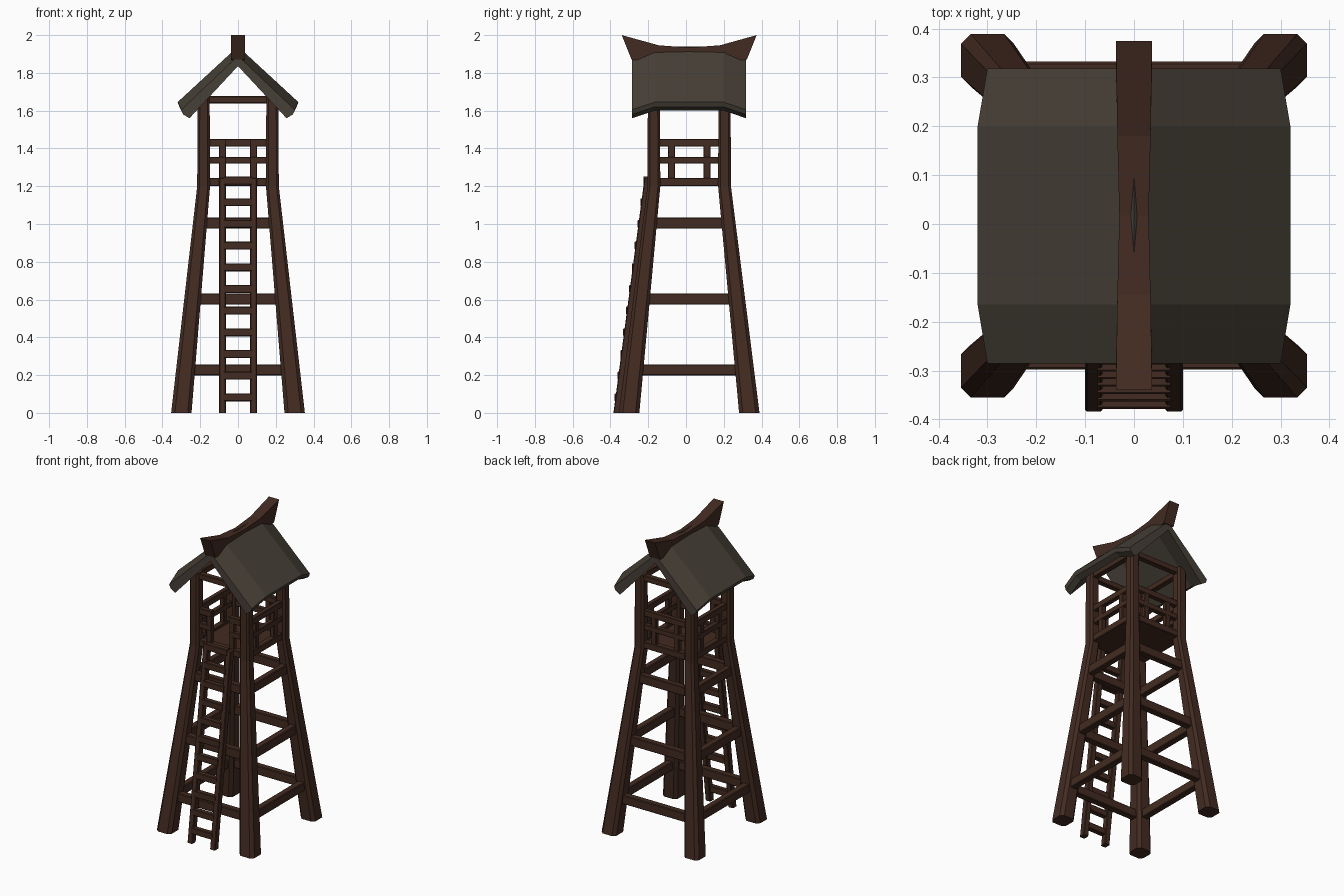
import bpy
from mathutils import Vector

if "Cube" in bpy.data.objects:
    bpy.data.objects.remove(bpy.data.objects["Cube"])

CY = 0.017  # tower centre in y (the ladder sticks out at the front)


def material(name, rgb):
    m = bpy.data.materials.new(name)
    m.diffuse_color = (*rgb, 1)
    m.use_nodes = True
    m.node_tree.nodes["Principled BSDF"].inputs["Base Color"].default_value = m.diffuse_color
    return m


WOOD = material("dark_wood", (0.055, 0.024, 0.015))
THATCH = material("roof_brown", (0.062, 0.050, 0.037))


def loft(name, rings, mat=WOOD):
    """Skin a list of equal-length rings and cap both ends."""
    n = len(rings[0])
    verts = [tuple(p) for r in rings for p in r]
    faces = [(k * n + i, k * n + (i + 1) % n, (k + 1) * n + (i + 1) % n, (k + 1) * n + i)
             for k in range(len(rings) - 1) for i in range(n)]
    faces += [tuple(range(n))[::-1], tuple(range((len(rings) - 1) * n, len(rings) * n))]
    me = bpy.data.meshes.new(name)
    me.from_pydata(verts, [], faces)
    ob = bpy.data.objects.new(name, me)
    bpy.context.collection.objects.link(ob)
    me.materials.append(mat)
    # consistent outward normals
    import bmesh
    bm = bmesh.new()
    bm.from_mesh(me)
    bmesh.ops.recalc_face_normals(bm, faces=bm.faces)
    bm.to_mesh(me)
    bm.free()
    return ob


def octagon(a, b, c):
    """Rectangle of half sizes a, b with corners cut by c."""
    return [(a, b - c), (a - c, b), (c - a, b), (-a, b - c),
            (-a, c - b), (c - a, -b), (a - c, -b), (a, c - b)]


def beam(name, p, q, a, b, cut=0.2):
    """Chamfered bar from p to q; a = half width sideways, b = half height."""
    p, q = Vector(p), Vector(q)
    d = (q - p).normalized()
    side = d.cross(Vector((0, 0, 1)))
    if side.length < 0.01:
        side = Vector((1, 0, 0))
    elif abs(d.z) > 0.5:
        side = Vector((1, 0, 0))
    side.normalize()
    up = side.cross(d).normalized()
    sec = octagon(a, b, min(a, b) * cut)
    return loft(name, [[e + side * u + up * v for u, v in sec] for e in (p, q)])


def leg_centre(z):
    t = min(z / 1.2, 1)
    return 0.300 + (0.182 - 0.300) * t, 0.318 + (0.187 - 0.318) * t


# Splayed legs that turn vertical at the platform
for sx in (-1, 1):
    for sy in (-1, 1):
        rings = []
        for z, h in ((0, 0.054), (1.2, 0.034), (1.68, 0.032)):
            cx, cy = leg_centre(z)
            rings.append([(sx * cx + u, CY + sy * cy + v, z) for u, v in octagon(h, h, h * 0.37)])
        loft("leg", rings)

# Cross beams, platform frame and eave beams on all four sides
for z, h, t in ((0.228, 0.029, 0.022), (0.603, 0.03, 0.022), (1.005, 0.029, 0.02),
                (1.222, 0.022, 0.02), (1.658, 0.019, 0.018)):
    cx, cy = leg_centre(z)
    for s in (-1, 1):
        beam("cross_beam", (-cx, CY + s * cy, z), (cx, CY + s * cy, z), t, h)
        beam("cross_beam", (s * cx, CY - cy, z), (s * cx, CY + cy, z), t, h)

# Platform floor
loft("platform", [[(x, CY + y, z) for x, y in ((-.18, -.185), (.18, -.185), (.18, .185), (-.18, .185))]
                  for z in (1.2, 1.228)])

# Railings: sides and back are full, the front is open for the ladder
X, Y = leg_centre(1.4)
for z, h in ((1.43, 0.02), (1.338, 0.018)):
    beam("rail", (-X, CY + Y, z), (X, CY + Y, z), 0.016, h)
    for s in (-1, 1):
        beam("rail", (s * X, CY - Y, z), (s * X, CY + Y, z), 0.016, h)
        beam("front_rail", (s * X, CY - Y, z), (s * 0.066, CY - Y, z), 0.016, h)
for s in (-1, 1):
    for f in (-1, 1):
        beam("rail_post", (s * 0.082, CY + f * Y, 1.22), (s * 0.082, CY + f * Y, 1.43), 0.018, 0.015)
        beam("rail_post", (s * X, CY + f * 0.094, 1.22), (s * X, CY + f * 0.094, 1.43), 0.015, 0.018)

# Leaning ladder
y0, y1, top = -0.364, -0.2, 1.24
for s in (-1, 1):
    loft("ladder_rail", [[(s * 0.082 + u, y + v, z) for u, v in octagon(0.018, 0.02, 0.004)]
                         for y, z in ((y0, 0), (y1, top))])
for i in range(11):
    z = 0.082 + 0.1148 * i
    y = y0 + (y1 - y0) * z / top - 0.008
    beam("ladder_rung", (-0.075, y, z), (0.075, y, z), 0.017, 0.021)

# Gabled roof slab with drooping, slightly narrower ends
END = [(0, 1.89), (0.30, 1.605), (0.29, 1.58), (0.257, 1.56), (0, 1.836)]
MID = [(0, 1.94), (0.32, 1.645), (0.31, 1.62), (0.275, 1.60), (0, 1.88)]


def gable(half, y):
    left = [(-x, y, z) for x, z in half[3:0:-1]]
    return [(x, y, z) for x, z in half] + left


loft("roof", [gable(END, -0.285), gable(MID, -0.165), gable(MID, 0.2), gable(END, 0.318)], THATCH)

# Ridge beam sweeping up at both ends, with slanted cut ends
ridge = []
for y, t, b, yb, w in ((-0.34, 2.0, 1.87, -0.288, 0.037), (-0.145, 1.946, 1.86, -0.145, 0.034),
                       (CY, 1.934, 1.86, CY, 0.030), (0.18, 1.946, 1.86, 0.18, 0.034),
                       (0.374, 2.0, 1.87, 0.322, 0.037)):
    ridge.append([(-w, y, t), (w, y, t), (w, yb, b), (-w, yb, b)])
loft("ridge_beam", ridge)
